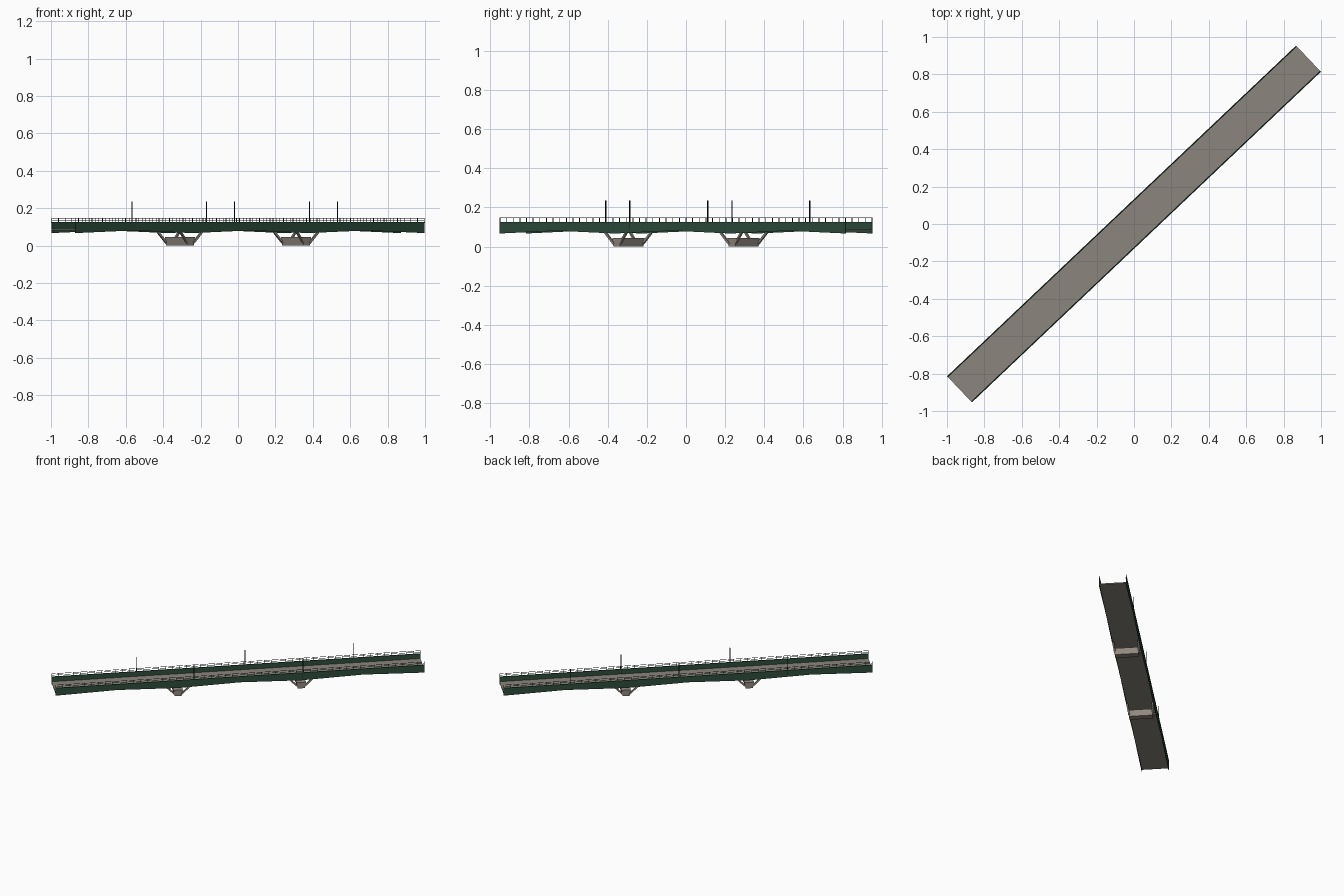
import bpy, bmesh, math
from mathutils import Matrix, Vector

cube = bpy.data.objects.get("Cube")
if cube:
    bpy.data.objects.remove(cube, do_unlink=True)

LENGTH, HALF_W = 2.57, 0.093
HALF_L = LENGTH / 2
PIER = LENGTH / 6
TURN = Matrix.Rotation(math.radians(43.45), 4, 'Z')   # bridge runs diagonally
TOP, DECK = 0.125, 0.088


def material(name, rgb):
    m = bpy.data.materials.new(name)
    m.use_nodes = True
    m.diffuse_color = (*rgb, 1)
    m.node_tree.nodes["Principled BSDF"].inputs["Base Color"].default_value = (*rgb, 1)
    return m


GREEN = material("girder green", (0.028, 0.075, 0.047))
DARK = material("dark rail green", (0.015, 0.03, 0.023))
BLACK = material("pole black", (0.008, 0.008, 0.008))
ROAD = material("deck grey", (0.26, 0.24, 0.205))
STONE = material("pier stone", (0.29, 0.25, 0.215))


def finish(name, bm, mat):
    bmesh.ops.recalc_face_normals(bm, faces=bm.faces)
    bm.transform(TURN)
    mesh = bpy.data.meshes.new(name)
    bm.to_mesh(mesh)
    bm.free()
    mesh.materials.append(mat)
    bpy.context.collection.objects.link(bpy.data.objects.new(name, mesh))


def box(bm, center, size, taper=1.0):
    made = bmesh.ops.create_cube(bm, size=1)["verts"]
    for v in made:
        grow = taper if v.co.z > 0 else 1
        v.co = Vector(center) + Vector((v.co.x * size[0] * grow, v.co.y * size[1],
                                        v.co.z * size[2]))


def beam(bm, a, b, width):
    a, b = Vector(a), Vector(b)
    d = b - a
    m = (Matrix.Translation((a + b) / 2) @ d.to_track_quat('Z', 'Y').to_matrix().to_4x4()
         @ Matrix.Diagonal((width, width, d.length, 1)))
    bmesh.ops.create_cube(bm, size=1, matrix=m)


# Deck slab
bm = bmesh.new()
box(bm, (0, 0, DECK - 0.004), (LENGTH, 2 * HALF_W, 0.008))
finish("deck", bm, ROAD)

# Side girders, deeper over the piers and ends
low, high = 0.067, 0.081
profile = [(HALF_L - i * PIER, low if i == 0 or i == 6 or i in (2, 4) else high)
           for i in range(7)]
profile = [(HALF_L, low), (2 * PIER, high), (PIER, low), (0, high),
           (-PIER, low), (-2 * PIER, high), (-HALF_L, low)]
for side, label in ((1, "left"), (-1, "right")):
    y = side * HALF_W
    bm = bmesh.new()
    ring = [bm.verts.new((x, y - 0.002, z)) for x, z in profile]
    ring += [bm.verts.new((x, y - 0.002, TOP)) for x in (-HALF_L, HALF_L)]
    face = bm.faces.new(ring)
    out = bmesh.ops.extrude_face_region(bm, geom=[face])["geom"]
    bmesh.ops.translate(bm, vec=(0, 0.004, 0),
                        verts=[g for g in out if isinstance(g, bmesh.types.BMVert)])
    box(bm, (0, y, TOP - 0.002), (LENGTH, 0.007, 0.004))
    finish(label + "_girder", bm, GREEN)

    # Handrail with posts
    bm = bmesh.new()
    for z in (0.136, 0.147):
        box(bm, (0, y, z), (LENGTH, 0.002, 0.002))
    posts = 52
    for i in range(posts + 1):
        x = (i / posts - 0.5) * (LENGTH - 0.003)
        box(bm, (x, y, (TOP + 0.148) / 2), (0.0025, 0.0025, 0.148 - TOP))
    finish(label + "_railing", bm, DARK)

# Staggered lamp poles
for y, spots in ((HALF_W, (-0.694, 0.063, 0.821)), (-HALF_W, (-0.32, 0.439))):
    for x in spots:
        bm = bmesh.new()
        beam(bm, (x, y, DECK), (x, y, 0.235), 0.004)
        finish("lamp_pole", bm, BLACK)

# Piers: tapered block with splayed struts up to the girders
for px in (-PIER, PIER):
    bm = bmesh.new()
    box(bm, (px, 0, 0.0225), (0.048, 0.165, 0.045), 1.35)
    for sx in (-1, 1):
        for sy in (-1, 1):
            beam(bm, (px + sx * 0.022, sy * 0.08, 0.014),
                 (px + sx * 0.078, sy * 0.088, 0.072), 0.011)
    finish("pier", bm, STONE)
